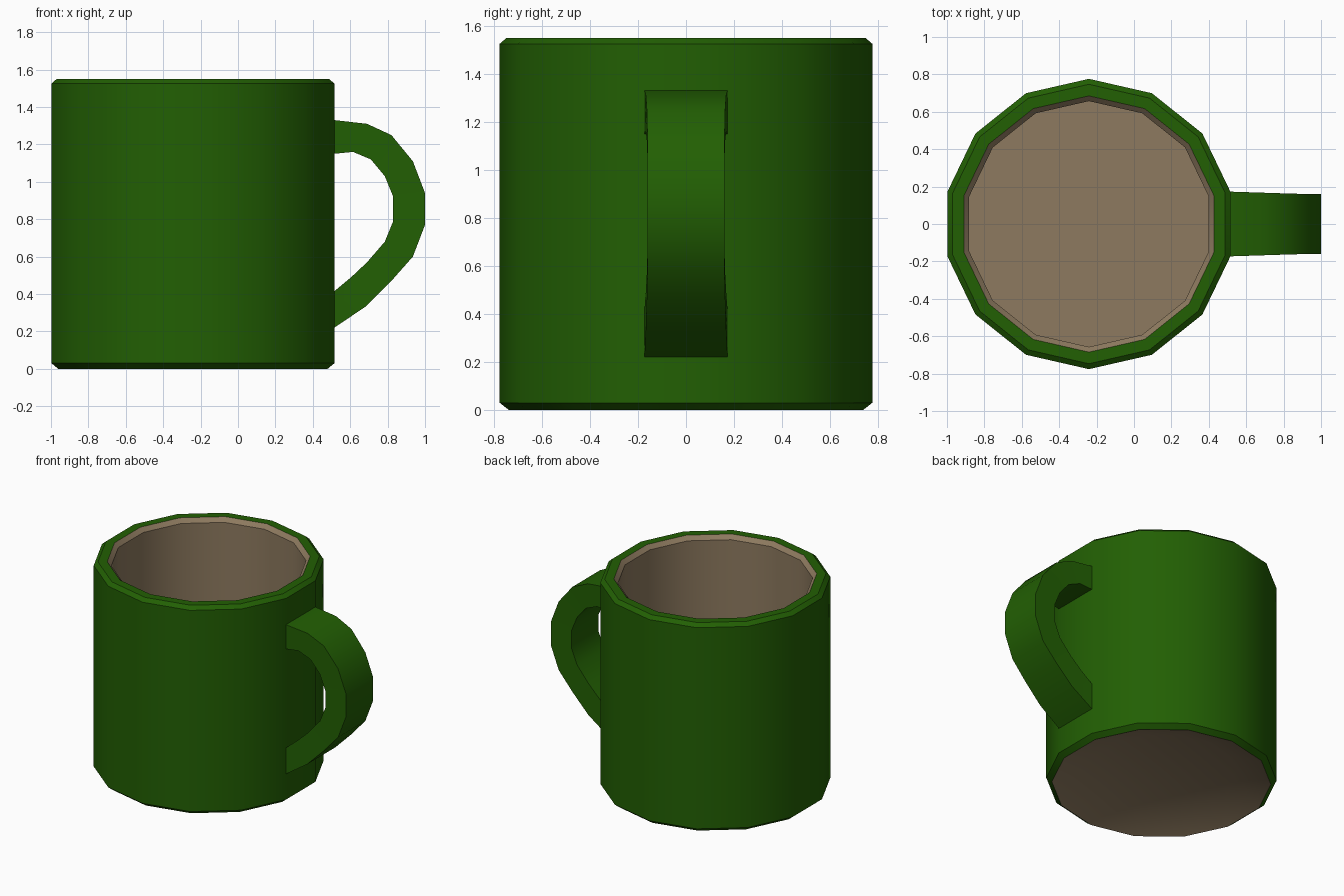
import bpy, bmesh, math

if "Cube" in bpy.data.objects:
    bpy.data.objects.remove(bpy.data.objects["Cube"])

CX, SIDES = -0.241, 14


def material(name, rgb):
    m = bpy.data.materials.new(name)
    m.diffuse_color = (*rgb, 1)
    m.use_nodes = True
    m.node_tree.nodes["Principled BSDF"].inputs["Base Color"].default_value = m.diffuse_color
    return m


GREEN = material("green_glaze", (0.016, 0.115, 0.001))
BROWN = material("brown_clay", (0.27, 0.195, 0.115))


def finish(bm, name, mats):
    bmesh.ops.recalc_face_normals(bm, faces=bm.faces)
    me = bpy.data.meshes.new(name)
    bm.to_mesh(me)
    bm.free()
    for m in mats:
        me.materials.append(m)
    ob = bpy.data.objects.new(name, me)
    bpy.context.collection.objects.link(ob)
    bpy.ops.object.select_all(action='DESELECT')
    ob.select_set(True)
    bpy.context.view_layer.objects.active = ob
    bpy.ops.object.shade_smooth_by_angle(angle=math.radians(32))
    return ob


# cup: radius/height profile from the hollowed underside, up the outside, down the inside
profile = [(0.50, 0.09), (0.738, 0), (0.776, 0.03), (0.776, 1.525), (0.747, 1.55),
           (0.685, 1.55), (0.657, 1.52), (0.657, 0.16)]
bm = bmesh.new()
rings = []
for r, z in profile:
    ring = []
    for i in range(SIDES):
        a = math.pi / 2 + i * math.tau / SIDES
        ring.append(bm.verts.new((CX + r * math.cos(a), r * math.sin(a), z)))
    rings.append(ring)
for k, (lo, hi) in enumerate(zip(rings, rings[1:])):
    for i in range(SIDES):
        j = (i + 1) % SIDES
        f = bm.faces.new((lo[i], lo[j], hi[j], hi[i]))
        f.material_index = 1 if k >= 5 or k == 0 else 0
for ring in (rings[0], rings[-1]):
    bm.faces.new(ring).material_index = 1
finish(bm, "cup", [GREEN, BROWN])

# handle: matching outer and inner outline points in x, z
outer = [(0.515, 1.33), (0.69, 1.31), (0.82, 1.25), (0.935, 1.11), (1, 0.94),
         (1, 0.77), (0.935, 0.60), (0.82, 0.47), (0.685, 0.335), (0.515, 0.22)]
inner = [(0.515, 1.15), (0.615, 1.16), (0.71, 1.12), (0.785, 1.03), (0.83, 0.92),
         (0.83, 0.79), (0.785, 0.68), (0.69, 0.57), (0.605, 0.49), (0.515, 0.415)]
bm = bmesh.new()
rings = []
for (ox, oz), (ix, iz) in zip(outer, inner):
    w = 0.173 - 0.013 * min(1, (ox - 0.515) / 0.4)
    rings.append([bm.verts.new(p) for p in
                  ((ox, -w, oz), (ox, w, oz), (ix, w, iz), (ix, -w, iz))])
for a, b in zip(rings, rings[1:]):
    for i in range(4):
        j = (i + 1) % 4
        bm.faces.new((a[i], a[j], b[j], b[i]))
finish(bm, "handle", [GREEN])
